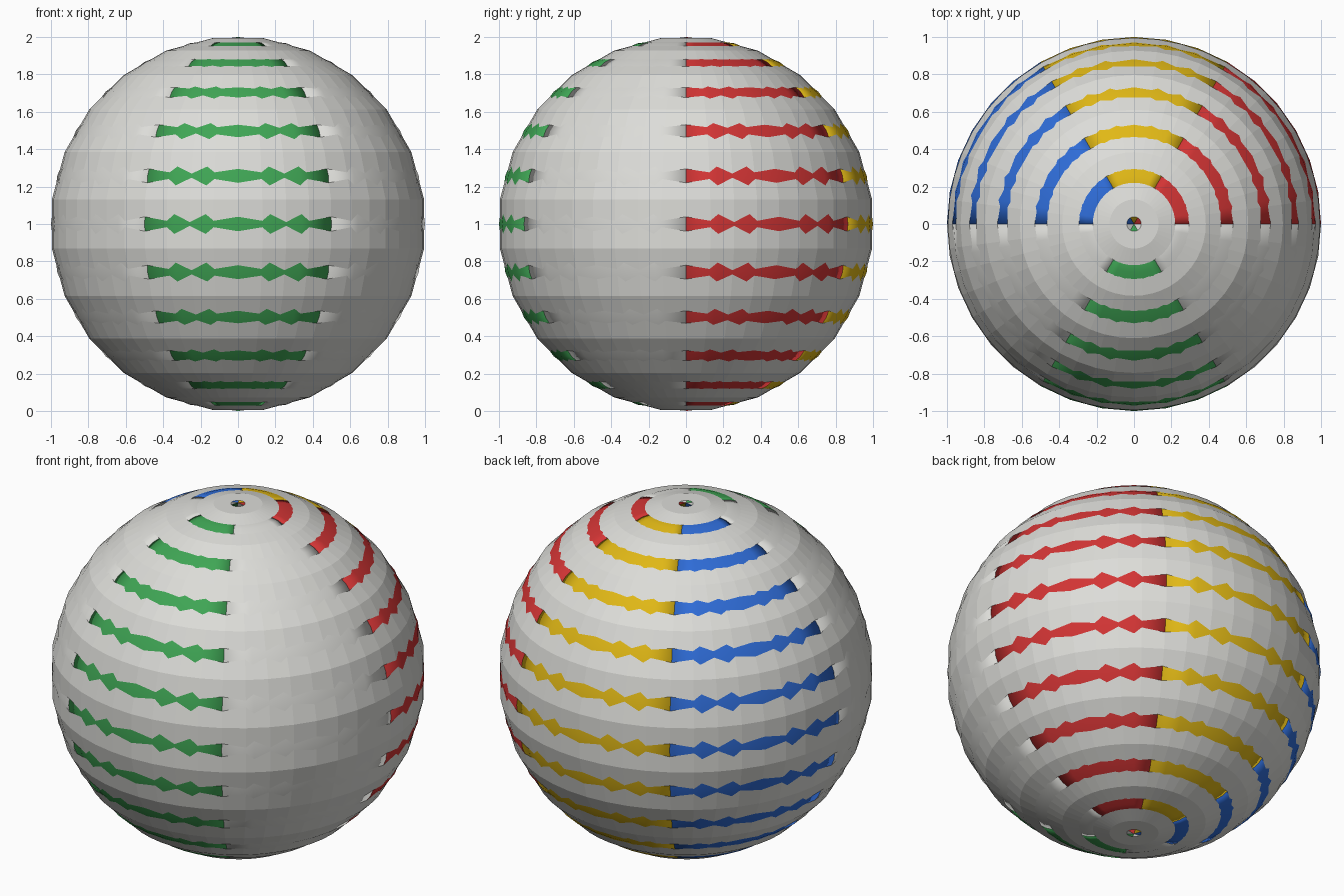
import bpy
import bmesh
from math import sin, cos, radians
from mathutils import Vector

cube = bpy.data.objects.get("Cube")
if cube:
    bpy.data.objects.remove(cube, do_unlink=True)

CENTRE = Vector((0, 0, 1))
SHELL_RADIUS = 1.0035


def make_material(name, rgb):
    mat = bpy.data.materials.new(name)
    mat.use_nodes = True
    colour = (*rgb, 1)
    mat.diffuse_color = colour
    mat.node_tree.nodes["Principled BSDF"].inputs["Base Color"].default_value = colour
    return mat


def revolve(latitudes, radius, start, sweep, steps):
    """Sweep an arc of the given latitudes around the vertical axis."""
    bm = bmesh.new()
    a = radians(start)
    arc = []
    for lat in latitudes:
        r, z = radius * cos(radians(lat)), radius * sin(radians(lat))
        arc.append(bm.verts.new((r * cos(a), r * sin(a), z)))
    edges = [bm.edges.new(pair) for pair in zip(arc, arc[1:])]
    bmesh.ops.spin(bm, geom=arc + edges, cent=(0, 0, 0), axis=(0, 0, 1),
                   angle=radians(sweep), steps=steps)
    bmesh.ops.remove_doubles(bm, verts=bm.verts, dist=1e-4)
    return bm


def finish(bm, name, mat, smooth):
    bmesh.ops.recalc_face_normals(bm, faces=bm.faces)
    bmesh.ops.translate(bm, verts=bm.verts, vec=CENTRE)
    for face in bm.faces:
        face.smooth = smooth
    mesh = bpy.data.meshes.new(name)
    bm.to_mesh(mesh)
    bm.free()
    mesh.materials.append(mat)
    obj = bpy.data.objects.new(name, mesh)
    bpy.context.collection.objects.link(obj)


def make_wedge(name, start, mat):
    """Solid sixth of the ball, closed by two half-disc walls."""
    bm = revolve(range(-90, 91, 15), 1, start, 60, 6)
    for angle in (start, start + 60):
        side = Vector((sin(radians(angle)), -cos(radians(angle)), 0))
        wall = [v for v in bm.verts if abs(v.co.dot(side)) < 1e-4]
        bm.faces.new(sorted(wall, key=lambda v: v.co.z))
    finish(bm, name, mat, True)


white = make_material("white", (0.72, 0.72, 0.69))
red = make_material("red", (0.65, 0.035, 0.035))
yellow = make_material("yellow", (0.75, 0.48, 0.008))
blue = make_material("blue", (0.028, 0.15, 0.68))
green = make_material("green", (0.05, 0.38, 0.09))

# Six coloured wedges of the ball, counted round from its left side
wedges = [("red_wedge", red), ("yellow_wedge", yellow), ("blue_wedge", blue),
          ("white_wedge_right", white), ("green_wedge", green),
          ("white_wedge_left", white)]
for i, (name, mat) in enumerate(wedges):
    make_wedge(name, i * 60, mat)

# Faceted white shell with flat polar caps; wedge ridges break through it
shell = revolve([-82.5 + 15 * i for i in range(12)], SHELL_RADIUS, 0, 360, 48)
bmesh.ops.holes_fill(shell, edges=[e for e in shell.edges if e.is_boundary], sides=0)
finish(shell, "white_shell", white, False)
